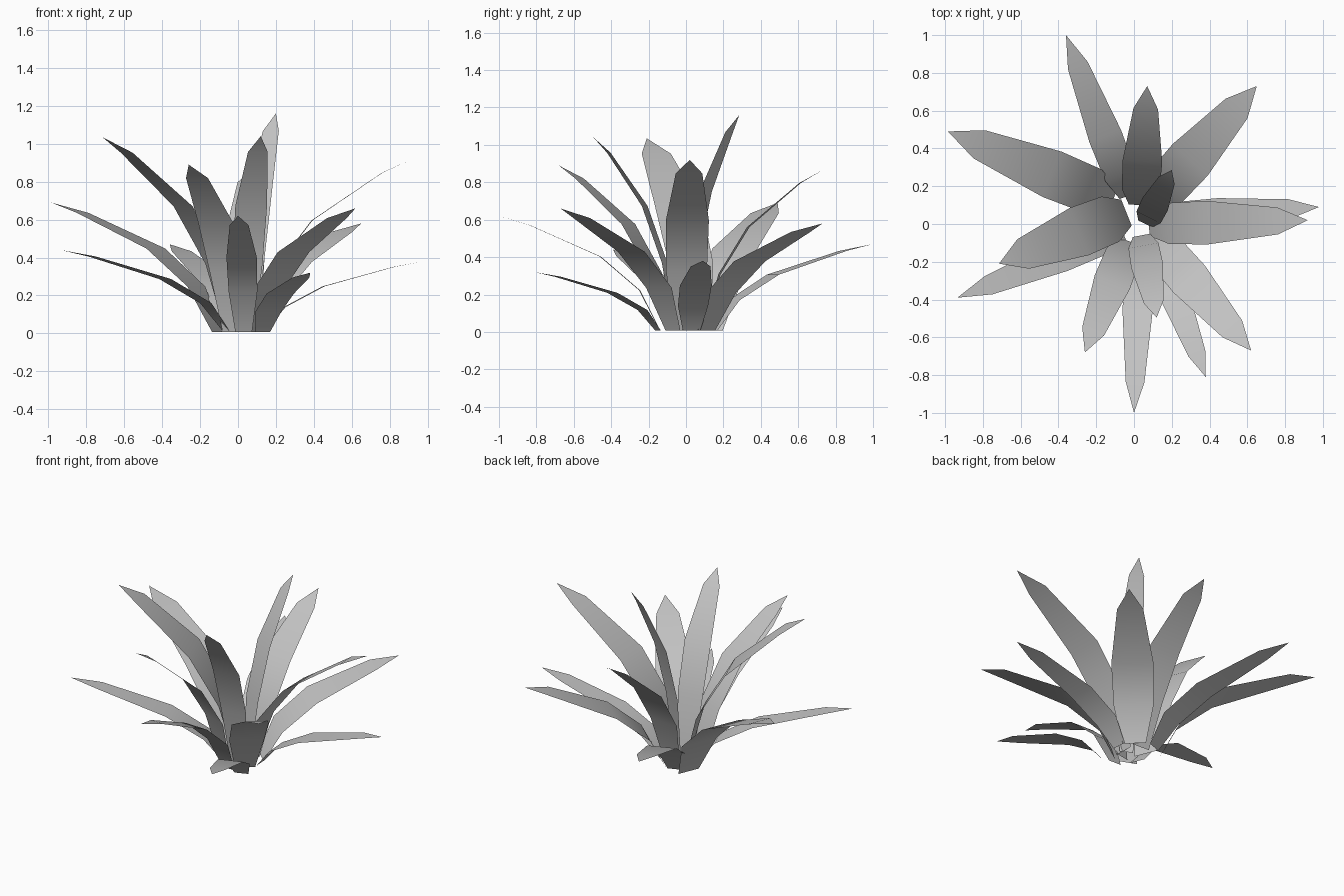
import bpy, bmesh
from mathutils import Vector

cube = bpy.data.objects.get("Cube")
if cube:
    bpy.data.objects.remove(cube, do_unlink=True)

# One plain grey for every leaf
grey = bpy.data.materials.new("leaf grey")
grey.use_nodes = True
colour = (0.55, 0.55, 0.55, 1)
grey.diffuse_color = colour
grey.node_tree.nodes["Principled BSDF"].inputs["Base Color"].default_value = colour

# Shared arching profile: (outward fraction, height fraction, width fraction)
PROFILE = [(0, 0, 0.55), (0.125, 0.35, 0.95), (0.37, 0.645, 1.0), (0.81, 0.92, 0.62)]


def leaf(name, base, tip, half_width):
    """Flat pointed blade arching from base (x, y) to tip (x, y, z)."""
    root = Vector((base[0], base[1], 0.008))
    end = Vector(tip)
    run = end - root
    flat = Vector((run.x, run.y, 0))
    side = Vector((-run.y, run.x, 0)).normalized() * half_width
    bm = bmesh.new()
    rows = []
    for out, up, width in PROFILE:
        centre = root + flat * out + Vector((0, 0, run.z * up))
        rows.append((bm.verts.new(centre + side * width),
                     bm.verts.new(centre - side * width)))
    for (a, b), (c, d) in zip(rows, rows[1:]):
        bm.faces.new((a, b, d, c))
    bm.faces.new((rows[-1][0], rows[-1][1], bm.verts.new(end)))
    for face in bm.faces:
        face.smooth = True
    mesh = bpy.data.meshes.new(name)
    bm.to_mesh(mesh)
    bm.free()
    mesh.materials.append(grey)
    bpy.context.collection.objects.link(bpy.data.objects.new(name, mesh))


# Base, tip and half width of each leaf, counter-clockwise from the left side
leaf("left_low_leaf", (0.14, 0.03), (0.98, 0.09, 0.38), 0.085)
leaf("left_high_leaf", (0.08, 0.0), (0.92, 0.02, 0.92), 0.115)
leaf("back_left_leaf", (0.09, 0.11), (0.65, 0.73, 0.58), 0.125)
leaf("centre_tall_leaf", (0.06, 0.0), (0.20, 0.285, 1.16), 0.075)
leaf("back_high_leaf", (0.03, 0.10), (0.07, 0.73, 0.865), 0.105)
leaf("back_low_leaf", (-0.03, 0.15), (-0.36, 1.0, 0.47), 0.09)
leaf("back_right_leaf", (-0.11, 0.13), (-0.985, 0.49, 0.69), 0.13)
leaf("right_high_leaf", (-0.04, 0.06), (-0.715, -0.21, 1.035), 0.135)
leaf("right_low_leaf", (-0.06, -0.04), (-0.935, -0.39, 0.44), 0.085)
leaf("front_right_leaf", (-0.03, -0.09), (-0.26, -0.68, 0.89), 0.10)
leaf("front_leaf", (0.03, -0.14), (0.0, -1.0, 0.62), 0.08)
leaf("front_tall_leaf", (0.04, -0.06), (0.12, -0.495, 1.04), 0.085)
leaf("front_low_leaf", (0.13, -0.15), (0.38, -0.81, 0.32), 0.077)
leaf("front_left_leaf", (0.10, -0.07), (0.62, -0.67, 0.66), 0.11)
